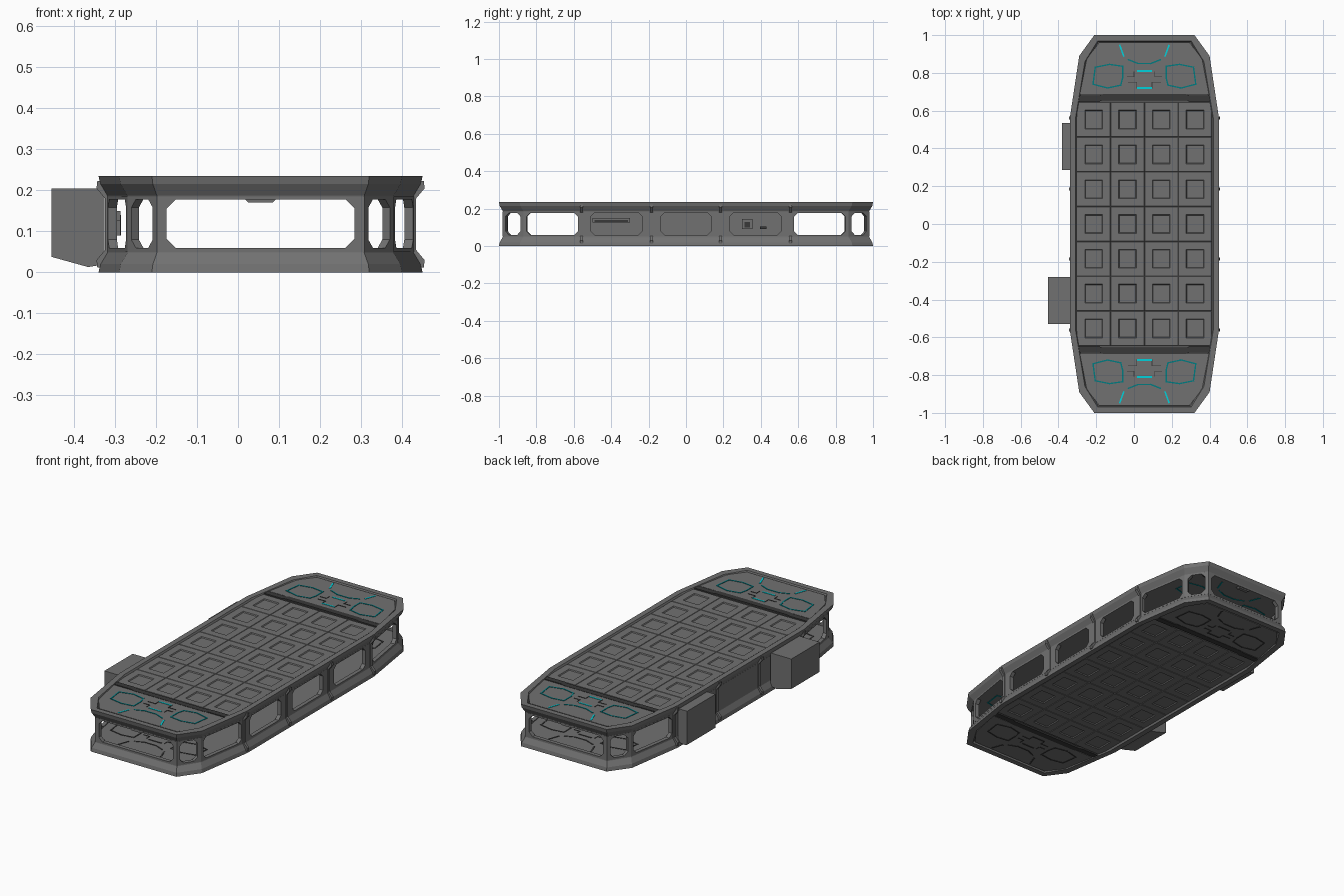
import bpy, bmesh
from mathutils import Vector

if "Cube" in bpy.data.objects:
    bpy.data.objects.remove(bpy.data.objects["Cube"], do_unlink=True)

CX = 0.055            # hull centre, shifted by the side boxes
H = 0.235             # hull height
CORNERS = [(0.265, 1.0), (0.345, 0.89), (0.395, 0.56)]


def material(name, rgb):
    m = bpy.data.materials.new(name)
    m.diffuse_color = (*rgb, 1)
    m.use_nodes = True
    b = m.node_tree.nodes["Principled BSDF"]
    b.inputs["Base Color"].default_value = (*rgb, 1)
    b.inputs["Roughness"].default_value = 0.7
    return m


GREY = material("hull grey", (0.165, 0.165, 0.165))
DARK = material("groove charcoal", (0.04, 0.04, 0.04))
TEAL = material("bright teal", (0.0, 0.65, 0.72))
DEEP = material("deep teal", (0.0, 0.2, 0.22))


def finish(name, bm, mat, recalc=True):
    if recalc:
        bmesh.ops.recalc_face_normals(bm, faces=bm.faces)
    me = bpy.data.meshes.new(name)
    bm.to_mesh(me)
    bm.free()
    me.materials.append(mat)
    ob = bpy.data.objects.new(name, me)
    bpy.context.collection.objects.link(ob)
    return ob


def add_prism(bm, pts, vec):
    a = [bm.verts.new(p) for p in pts]
    b = [bm.verts.new(Vector(p) + Vector(vec)) for p in pts]
    bm.faces.new(a)
    bm.faces.new(b[::-1])
    n = len(a)
    for i in range(n):
        bm.faces.new((a[i], a[(i + 1) % n], b[(i + 1) % n], b[i]))


def prism(name, pts, vec, mat):
    bm = bmesh.new()
    add_prism(bm, pts, vec)
    return finish(name, bm, mat)


def outline(inset=0.0):
    """Hull outline, counter-clockwise from the front left corner."""
    q = [(x - inset * (0.6 if i == 0 else 1), y - inset * (0 if i == 2 else 1))
         for i, (x, y) in enumerate(CORNERS)]
    right = [(x, -y) for x, y in q] + [(x, y) for x, y in q[::-1]]
    return [(CX + x, y) for x, y in right] + [(CX - x, -y) for x, y in right]


def level(s, z):
    return z if s > 0 else H - z


def strips(name, paths, z, h, mat, width=0.008):
    """Thin plates that follow flat paths."""
    bm = bmesh.new()
    for path in paths:
        for p, q in zip(path, path[1:]):
            p, q = Vector((*p, z)), Vector((*q, z))
            d = (q - p).normalized() * width / 2
            n = Vector((-d.y, d.x, 0))
            add_prism(bm, [p - d + n, p - d - n, q + d - n, q + d + n], (0, 0, h))
    return finish(name, bm, mat)


def slab(name, s):
    """Flared rim lofted up to a recessed deck."""
    bm = bmesh.new()
    layers = [(0.022, 0.18), (0.02, 0.188), (0.004, 0.215), (0, 0.235),
              (0.03, 0.235), (0.036, 0.223)]
    rings = [[bm.verts.new((x, y, level(s, z))) for x, y in outline(d)]
             for d, z in layers]
    n = len(rings[0])
    for lo, hi in zip(rings, rings[1:]):
        for i in range(n):
            j = (i + 1) % n
            bm.faces.new((lo[i], lo[j], hi[j], hi[i]))
    bm.faces.new(rings[0])
    bm.faces.new(rings[-1])
    return finish(name, bm, GREY)


def tiles(name, s):
    """Deck plates, each with a square socket."""
    bm = bmesh.new()
    bmesh.ops.create_grid(bm, x_segments=4, y_segments=7, size=1)
    for v in bm.verts:
        v.co = (CX + v.co.x * 0.358, v.co.y * 0.645, 0.224)
    faces = list(bm.faces)
    for thick, depth in ((0.003, 0.004), (0.057, 0), (0.007, -0.007)):
        bmesh.ops.inset_individual(bm, faces=faces, thickness=thick, depth=depth)
    if s < 0:
        for v in bm.verts:
            v.co.z = level(s, v.co.z)
        bmesh.ops.reverse_faces(bm, faces=bm.faces)
    return finish(name, bm, GREY, recalc=False)


# End panel line work, measured from the hull centre line
SMILE = [(-0.085, 0.87), (-0.035, 0.85), (0.035, 0.85), (0.085, 0.87)]
TIP = [(0.11, 0.89), (0.13, 0.945)]
POD = [(0.115, 0.835), (0.185, 0.845), (0.26, 0.83), (0.272, 0.74),
       (0.195, 0.72), (0.125, 0.735), (0.115, 0.775), (0.115, 0.835)]
BRACKET = [(0.055, 0.805), (0.055, 0.78), (0.09, 0.78)]
HOOK = [(0.04, 0.72), (0.04, 0.75), (0.085, 0.75)]
BARS = [[(-0.035, 0.81), (0.035, 0.81)], [(-0.035, 0.72), (0.035, 0.72)]]


def place(path, e, m=1):
    return [(CX + m * x, e * y) for x, y in path]


def end_lines(tag, e, z, h, bright, deep, dark):
    both = (1, -1)
    strips(tag + "_light_bars", [place(p, e) for p in BARS]
           + [place(TIP, e, m) for m in both], z, h, bright)
    strips(tag + "_light_outlines", [place(SMILE, e)]
           + [place(POD, e, m) for m in both], z, h, deep, 0.007)
    strips(tag + "_seams", [place(p, e, m) for p in (BRACKET, HOOK) for m in both],
           z, h, dark, 0.004)


# Decks, end panels and grooves
for s, side in ((1, "top"), (-1, "bottom")):
    slab(side + "_slab", s)
    tiles(side + "_tiles", s)
    for e, end in ((1, "back"), (-1, "front")):
        tag = f"{side}_{end}"
        half = [(0.342, 0.685), (0.305, 0.875), (0.24, 0.96)]
        pts = place(half, e) + place(half[::-1], e, -1)
        prism(tag + "_panel", [(x, y, level(s, 0.22)) for x, y in pts],
              (0, 0, s * 0.011), GREY)
        groove = [(0.355, 0.648), (0.355, 0.68), (0.24, 0.68), (0.22, 0.688)]
        inner = [(0.22, 0.655), (0.24, 0.648)]
        ring = (place(groove, e) + place(groove[:0:-1], e, -1)
                + place([groove[0]], e, -1) + place(inner[::-1], e, -1)
                + place(inner, e))
        prism(tag + "_groove", [(x, y, level(s, 0.222)) for x, y in ring],
              (0, 0, s * 0.0105), DARK)
        if s > 0:
            end_lines(tag, e, 0.23, 0.003, TEAL, DEEP, DARK)
            end_lines(end + "_ceiling", e, 0.178, 0.003, DEEP, DEEP, DARK)
        else:
            end_lines(tag, e, 0.002, 0.003, DARK, DARK, DARK)
            end_lines(end + "_floor", e, 0.054, 0.003, DARK, DARK, DARK)


def wall(name, p, q, margin, chamfer=0.02):
    """Wall panel between two corners, with an optional chamfered window."""
    p, q = Vector((*p, 0)), Vector((*q, 0))
    length = (q - p).length
    u = (q - p) / length
    bm = bmesh.new()

    def vert(a, z):
        return bm.verts.new(p + u * a + Vector((0, 0, z)))

    z0, z1 = 0.05, H - 0.05
    outer = [vert(0, z0), vert(length, z0), vert(length, z1), vert(0, z1)]
    if margin is None:
        bm.faces.new(outer)
    else:
        a0, a1, w0, w1, c = margin, length - margin, 0.06, 0.178, chamfer
        hole = [vert(*k) for k in (
            (a0, w0 + c), (a0 + c, w0), (a1 - c, w0), (a1, w0 + c),
            (a1, w1 - c), (a1 - c, w1), (a0 + c, w1), (a0, w1 - c))]
        for i in range(4):
            j = (i + 1) % 4
            bm.faces.new((outer[i], hole[2 * i + 1], hole[2 * i]))
            bm.faces.new((outer[i], outer[j], hole[(2 * i + 2) % 8], hole[2 * i + 1]))
    ob = finish(name, bm, GREY, recalc=False)
    m = ob.modifiers.new("thickness", "SOLIDIFY")
    m.thickness, m.offset = 0.022, -1
    return ob


# Walls around the hull; the right side is closed in the middle
ring = outline(0.02)
for i, p in enumerate(ring):
    q = ring[(i + 1) % len(ring)]
    if abs(p[0] - q[0]) < 0.001:
        if p[0] > CX:
            ys = [-0.56, -0.185, 0.185, 0.56]
            for k in range(3):
                wall(f"left_wall_{k + 1}", (p[0], ys[k]), (p[0], ys[k + 1]), 0.05)
        else:
            wall("right_wall", p, q, None)
    elif abs(p[1] - q[1]) < 0.001:
        wall("end_wall", p, q, 0.024, 0.022)
    else:
        long_side = abs(p[1] - q[1]) > 0.2
        wall("taper_wall" if long_side else "corner_wall", p, q, 0.018)

# Ribs between the side panels, following the flared profile
for m in (1, -1):
    prof = [(0.37, 0.012), (0.398, 0.012), (0.4, 0.03), (0.379, 0.055),
            (0.379, 0.18), (0.4, 0.205), (0.398, 0.223), (0.37, 0.223)]
    for y in (-0.56, -0.185, 0.185, 0.56):
        prism("side_rib", [(CX + m * x, y - 0.008, z) for x, z in prof],
              (0, 0.016, 0), GREY)

# Side boxes with sloping undersides
for name, x, z, y in (("large_side_box", -0.455, 0.038, -0.53),
                      ("small_side_box", -0.382, 0.018, 0.285)):
    pts = [(-0.325, 0.205), (x, 0.205), (x, z), (-0.365, 0.013), (-0.325, 0.02)]
    prism(name, [(a, y, b) for a, b in pts], (0, 0.25, 0), GREY)

# Fittings on the inside of the closed wall
wx = CX - 0.354
for name, y0, y1, z0, z1, mat in (
        ("wall_shelf", -0.5, -0.3, 0.125, 0.15, GREY),
        ("wall_slot", -0.49, -0.31, 0.13, 0.14, DARK),
        ("wall_socket", 0.3, 0.355, 0.09, 0.145, GREY),
        ("socket_hole", 0.312, 0.343, 0.1, 0.13, DARK),
        ("wall_switch", 0.395, 0.43, 0.09, 0.105, DARK)):
    depth = 0.012 if mat is GREY else 0.014
    prism(name, [(wx, y0, z0), (wx, y1, z0), (wx, y1, z1), (wx, y0, z1)],
          (depth, 0, 0), mat)

# Small drop at the middle of each end window
for e in (1, -1):
    tab = [(-0.045, 0.185), (-0.03, 0.171), (0.03, 0.171), (0.045, 0.185)]
    prism("window_tab", [(CX + x, e * 0.975, z) for x, z in tab],
          (0, -e * 0.02, 0), GREY)
